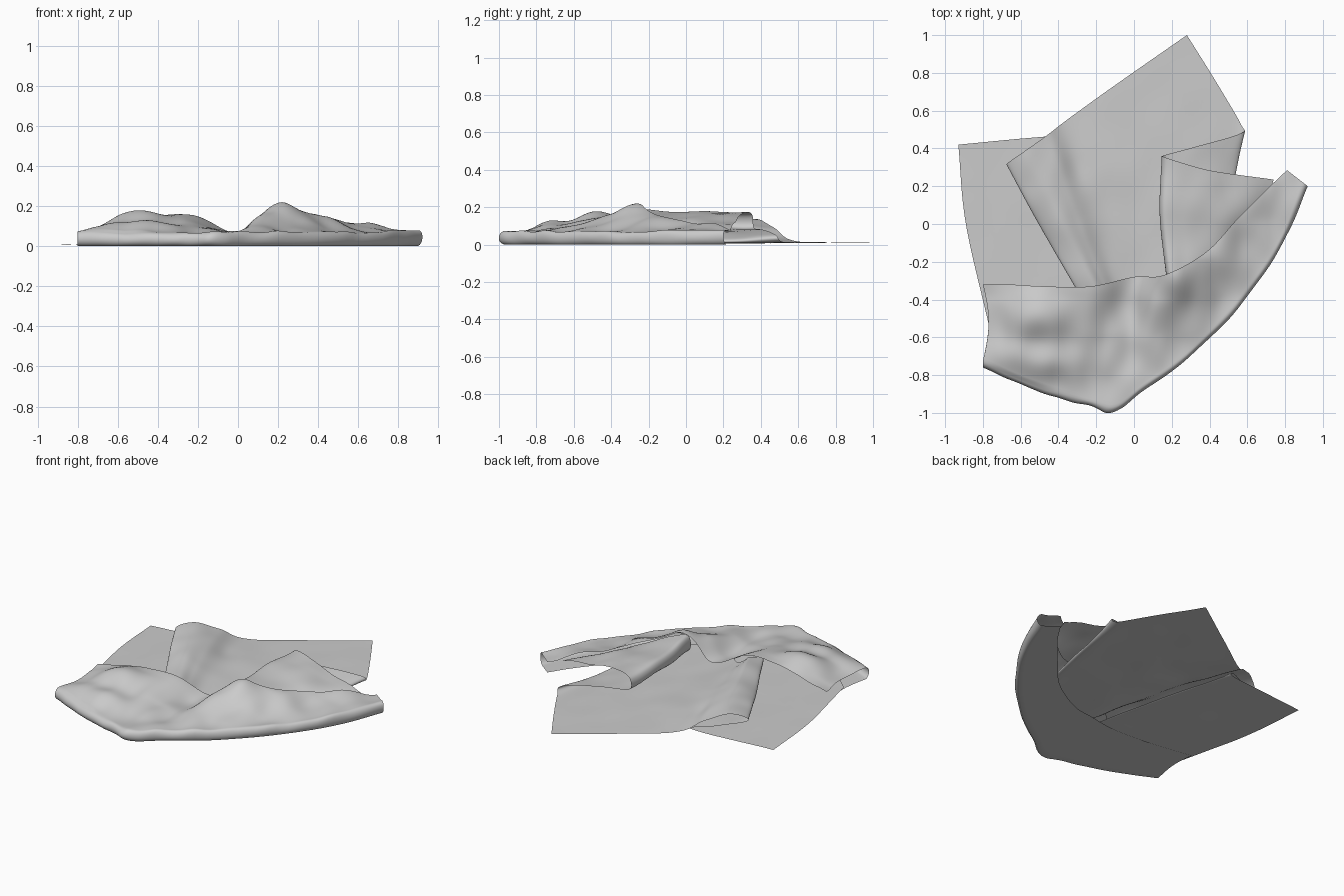
import bpy, bmesh, math
from mathutils import Vector, noise

cube = bpy.data.objects.get("Cube")
if cube:
    bpy.data.objects.remove(cube)

cloth = bpy.data.materials.new("grey cloth")
cloth.use_nodes = True
grey = (0.6, 0.6, 0.6, 1)
cloth.diffuse_color = grey
cloth.node_tree.nodes["Principled BSDF"].inputs["Base Color"].default_value = grey


def spline(points, t):
    """Smooth curve through the points, t from 0 to 1."""
    pts = [Vector(p) for p in points]
    pts = [2 * pts[0] - pts[1]] + pts + [2 * pts[-1] - pts[-2]]
    s = t * (len(points) - 1)
    i = min(int(s), len(points) - 2)
    f = s - i
    a, b, c, d = pts[i:i + 4]
    return b + 0.5 * f * (c - a + f * (2*a - 5*b + 4*c - d + f * (3 * (b - c) + d - a)))


def sheet(name, surface, nu, nv, wrinkle):
    """Grid of faces over surface(u, v), with fine creases."""
    bm = bmesh.new()
    grid = []
    for i in range(nu + 1):
        row = []
        for j in range(nv + 1):
            p = surface(i / nu, j / nv)
            lift = min(1, p.z / 0.05)
            p.z += wrinkle * lift * noise.noise(Vector((p.x * 7, p.y * 5, 2)))
            p.z = max(p.z, 0.0)
            row.append(bm.verts.new(p))
        grid.append(row)
    for i in range(nu):
        for j in range(nv):
            bm.faces.new((grid[i][j], grid[i + 1][j], grid[i + 1][j + 1], grid[i][j + 1]))
    mesh = bpy.data.meshes.new(name)
    bm.to_mesh(mesh)
    bm.free()
    mesh.materials.append(cloth)
    obj = bpy.data.objects.new(name, mesh)
    bpy.context.collection.objects.link(obj)
    for other in bpy.context.selected_objects:
        other.select_set(False)
    bpy.context.view_layer.objects.active = obj
    obj.select_set(True)
    bpy.ops.object.shade_smooth_by_angle(angle=math.radians(50))


def loft(rails):
    return lambda u, v: spline([spline(r, v) for r in rails], u)


centre_line = [(.28, 1, .01), (.22, .3, .014), (.08, -.6, .014)]

# Left part: ground layer, hidden fold, raised left fold, flat middle
left_rails = [
    [(-.93, .42, .008), (-.89, .0, .008), (-.765, -.55, .006)],
    [(-.62, .45, .008), (-.57, .0, .008), (-.45, -.8, .006)],
    [(-.38, .47, .012), (-.25, .0, .01), (-.1, -.7, .008)],
    [(-.39, .47, .03), (-.26, .0, .025), (-.1, -.6, .02)],
    [(-.63, .335, .07), (-.46, .0, .05), (-.2, -.5, .03)],
    [(-.672, .32, .105), (-.5, .0, .09), (-.21, -.5, .07)],
    [(-.58, .385, .135), (-.41, .05, .13), (-.15, -.45, .08)],
    [(-.46, .47, .095), (-.32, .08, .1), (-.11, -.45, .05)],
    [(-.35, .555, .025), (-.22, .12, .045), (-.06, -.45, .02)],
    [(-.1, .735, .012), (-.04, .2, .018), (.0, -.5, .014)],
    centre_line,
]
sheet("folded_left_sheet", loft(left_rails), 80, 30, .012)

# Right part: flat back corner, right fold, raised flap folded twice
right_rails = [
    centre_line,
    [(.43, .76, .01), (.38, .2, .012), (.24, -.55, .014)],
    [(.565, .53, .012), (.5, .1, .012), (.38, -.45, .014)],
    [(.565, .48, .05), (.49, .24, .05), (.4, -.25, .04)],
    [(.33, .41, .08), (.3, .1, .07), (.26, -.3, .06)],
    [(.165, .365, .09), (.15, .05, .1), (.18, -.3, .1)],
    [(.16, .355, .16), (.155, .05, .17), (.19, -.29, .19)],
    [(.25, .325, .175), (.26, .05, .165), (.29, -.25, .17)],
    [(.42, .28, .15), (.45, .05, .14), (.46, -.13, .11)],
    [(.74, .235, .08), (.7, .12, .06), (.66, .06, .05)],
]
sheet("folded_right_flap", loft(right_rails), 72, 30, .012)

# Front drape: humps behind, rolled hem in front, tucked underneath
back_edge = [(-.8, -.32, .06), (-.66, -.32, .1), (-.48, -.33, .13), (-.23, -.33, .135),
             (0, -.28, .07), (.16, -.27, .18), (.38, -.15, .15), (.55, .03, .11),
             (.7, .18, .1), (.81, .285, .085)]
hem = [(-.8, -.76), (-.6, -.85), (-.4, -.92), (-.22, -.97), (-.1, -.995),
       (.04, -.89), (.3, -.7), (.57, -.42), (.78, -.12), (.92, .2)]
# Each hump: x, y, height, width across, width along
humps = [(-.52, -.5, .065, .17, .13), (-.24, -.42, .015, .09, .12),
         (-.45, -.73, .04, .16, .09), (.23, -.27, .04, .07, .12),
         (.06, -.5, -.02, .09, .2), (.45, -.2, .015, .1, .1),
         (-.62, -.68, .015, .08, .08)]
TOP = 0.65


def drape(u, v):
    b = spline(back_edge, u)
    h = spline(hem, u).to_3d()
    h.z = 0
    ragged = .012 * noise.noise(Vector((u * 14, 3, 1)))
    inward = b - h
    inward.z = 0
    width = inward.length
    inward.normalize()
    side = max(0, 1 - 10 * u)
    if v <= TOP:
        k = v / TOP
        p = b.lerp(h + inward * .035, k)
        p.x += .03 * side * math.sin(math.pi * k)
        p.z = b.z + (.07 - b.z) * (k * k * (3 - 2 * k))
        for x, y, height, wx, wy in humps:
            p.z += height * math.exp(-((p.x - x) / wx) ** 2 - ((p.y - y) / wy) ** 2)
        return p
    # rounded hem, then the layer tucked under
    k = (v - TOP) / (1 - TOP)
    a = math.pi * min(1, k / .6)
    tuck = max(0, k - .6) / .4
    p = h + inward * (.035 - (.035 + ragged) * math.sin(a) + .75 * width * tuck)
    p.x += .03 * side * math.sin(math.pi * .8 * tuck)
    p.z = .07 * (.5 + .5 * math.cos(a))
    return p


sheet("front_drape", drape, 90, 56, .025)
